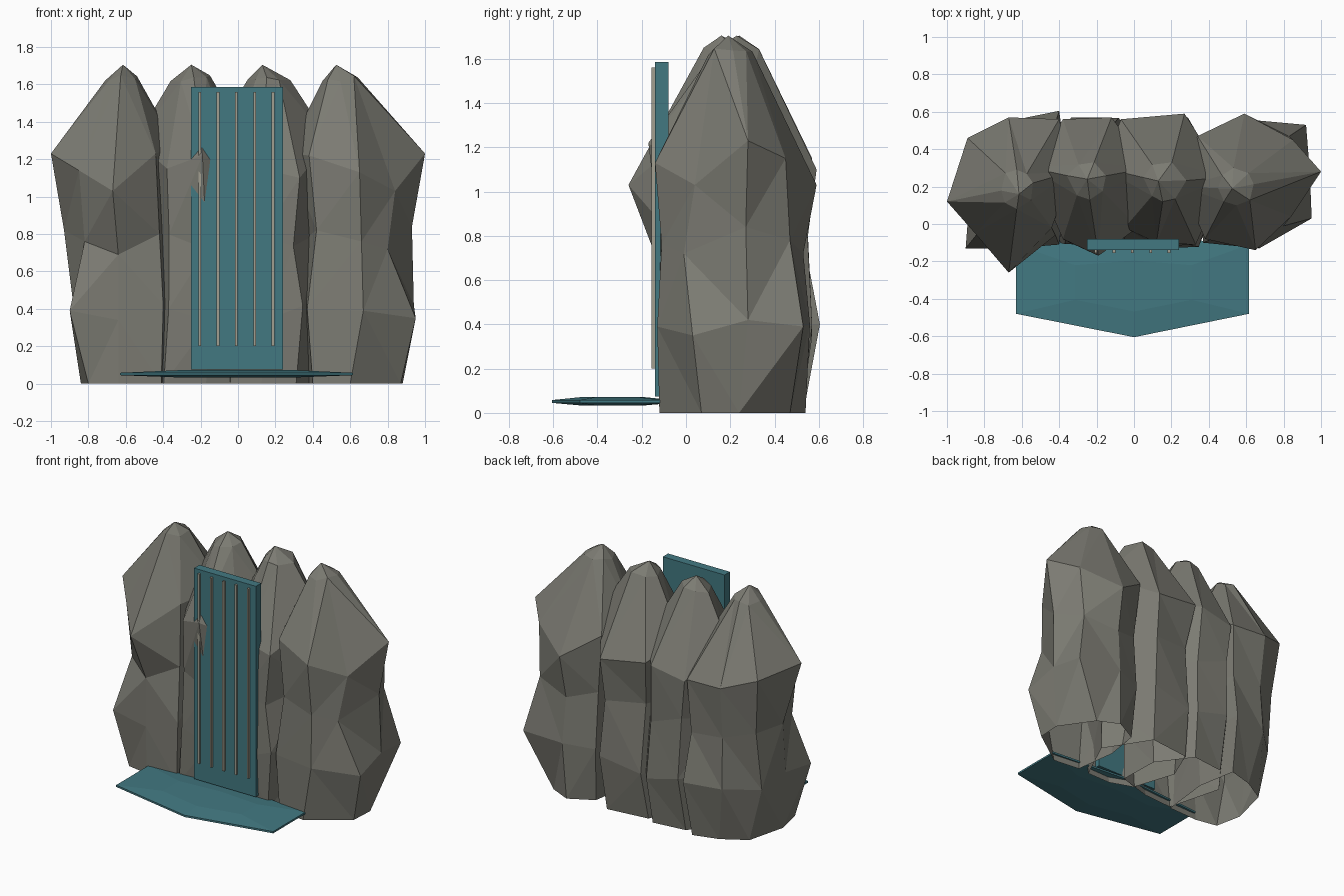
import bpy, bmesh, math, random

if "Cube" in bpy.data.objects:
    bpy.data.objects.remove(bpy.data.objects["Cube"])


def material(name, colour):
    m = bpy.data.materials.new(name)
    m.diffuse_color = (*colour, 1)
    m.use_nodes = True
    m.node_tree.nodes["Principled BSDF"].inputs["Base Color"].default_value = m.diffuse_color
    return m


STONE = material("stone grey", (0.200, 0.198, 0.170))
TEAL = material("teal", (0.055, 0.190, 0.222))
TAN = material("pale groove", (0.36, 0.345, 0.28))


def finish(name, bm, mat):
    me = bpy.data.meshes.new(name)
    bm.to_mesh(me)
    bm.free()
    me.materials.append(mat)
    ob = bpy.data.objects.new(name, me)
    bpy.context.collection.objects.link(ob)
    return ob


def loft(bm, rings):
    """Skin a stack of equal-length counter-clockwise rings."""
    rows = [[bm.verts.new(p) for p in r] for r in rings]
    for a, b in zip(rows, rows[1:]):
        for i in range(len(a)):
            j = (i + 1) % len(a)
            bm.faces.new((a[i], a[j], b[j], b[i]))
    return rows


def solid(name, rings, mat):
    bm = bmesh.new()
    rows = loft(bm, rings)
    bm.faces.new(rows[0][::-1])
    bm.faces.new(rows[-1])
    return finish(name, bm, mat)


def box(name, x0, x1, y0, y1, z0, z1, mat):
    return solid(name, [[(x0, y0, z), (x1, y0, z), (x1, y1, z), (x0, y1, z)]
                        for z in (z0, z1)], mat)


def fitted_ring(guide, rng, z, dz, ext, power):
    """Uneven rounded-box ring, aligned with a guide ring, filling the extents."""
    xs, ys = [p[0] for p in guide], [p[1] for p in guide]
    cx, cy = (min(xs) + max(xs)) / 2, (min(ys) + max(ys)) / 2
    w, d = max(xs) - min(xs), max(ys) - min(ys)
    pts = []
    for x, y in zip(xs, ys):
        a = math.atan2((y - cy) / d, (x - cx) / w)
        c, s = math.cos(a), math.sin(a)
        r = (abs(c) ** power + abs(s) ** power) ** (-1 / power) * rng.uniform(0.92, 1.05)
        pts.append((c * r, s * r))
    lx, hx = min(p[0] for p in pts), max(p[0] for p in pts)
    ly, hy = min(p[1] for p in pts), max(p[1] for p in pts)
    x0, x1, y0, y1 = ext
    return [(x0 + (x - lx) / (hx - lx) * (x1 - x0),
             y0 + (y - ly) / (hy - ly) * (y1 - y0),
             z + rng.uniform(-dz, dz)) for x, y in pts]


def rock(name, seed, rings, crown, apex):
    """Hollow faceted pillar: rings up to a wide shoulder, small crown, peak."""
    rng = random.Random(seed)
    shoulder = rings[-1]
    if len(rings[0]) == 4:      # lower rings given only as extents
        rings = [fitted_ring(shoulder, rng, z, 0.06 if z else 0, e, 3.5)
                 for z, e in zip((0, 0.38, 0.77), rings)] + [shoulder]
    bm = bmesh.new()
    top = loft(bm, rings + [fitted_ring(shoulder, rng, 1.63, 0.02, crown, 2)])[-1]
    tip = bm.verts.new(apex)
    for i in range(len(top)):
        bm.faces.new((top[i], top[(i + 1) % len(top)], tip))
    bmesh.ops.triangulate(bm, faces=[f for f in bm.faces if len(f.verts) == 4])
    return finish(name, bm, STONE)


# Left outer pillar
rock("rock_left", 3, [
    [(-.84, .10, 0), (-.80, -.09, 0), (-.64, -.12, 0), (-.41, -.11, 0),
     (-.37, .25, 0), (-.42, .53, 0), (-.60, .48, 0), (-.77, .38, 0)],
    [(-.88, .13, .42), (-.90, -.13, .39), (-.64, -.13, .34), (-.40, -.11, .42),
     (-.35, .25, .38), (-.40, .605, .40), (-.67, .55, .40), (-.86, .37, .38)],
    [(-.93, .23, .82), (-.82, -.03, .76), (-.64, -.13, .69), (-.42, -.06, .80),
     (-.36, .25, .78), (-.42, .54, .74), (-.66, .53, .76), (-.85, .42, .80)],
    [(-1, .12, 1.23), (-.85, -.05, 1.14), (-.67, -.26, 1.03), (-.44, -.02, 1.23),
     (-.33, .28, 1.27), (-.40, .56, 1.12), (-.67, .57, 1.13), (-.89, .46, 1.2)],
], (-.71, -.54, .08, .29), (-.615, .16, 1.705))

# Two middle pillars, overlapping their neighbours
rock("rock_mid_left", 8, [
    (-.50, .08, -.10, .52), (-.52, .10, -.11, .57), (-.50, .08, -.11, .55),
    [(-.19, -.17, 1.22), (.02, -.02, 1.1), (.08, .3, 1.25), (-.12, .57, 1.15),
     (-.38, .56, 1.1), (-.55, .3, 1.3), (-.38, -.08, 1.15)],
], (-.36, -.15, .13, .33), (-.25, .24, 1.705))
rock("rock_mid_right", 5, [
    (-.14, .46, -.11, .52), (-.14, .48, -.13, .57), (-.14, .46, -.12, .55),
    [(.12, -.10, 1.15), (.33, -.11, 1.1), (.49, .25, 1.3), (.27, .59, 1.1),
     (-.07, .56, 1.15), (-.17, .3, 1.25), (-.05, -.02, 1.15)],
], (.05, .28, .12, .33), (.13, .23, 1.705))

# Right outer pillar
rock("rock_right", 12, [
    [(.88, .24, 0), (.72, .47, 0), (.57, .54, 0), (.40, .45, 0),
     (.36, .20, 0), (.40, -.10, 0), (.60, -.12, 0), (.87, .07, 0)],
    [(.94, .28, .42), (.92, .53, .39), (.59, .56, .40), (.38, .48, .38),
     (.34, .20, .37), (.37, -.10, .40), (.67, -.13, .39), (.95, .03, .35)],
    [(.93, .27, .84), (.83, .47, .78), (.58, .53, .72), (.38, .45, .78),
     (.34, .20, .76), (.42, -.08, .82), (.66, -.11, .76), (.80, -.01, .72)],
    [(1, .28, 1.23), (.85, .45, 1.15), (.59, .59, 1.03), (.34, .47, 1.2),
     (.26, .20, 1.23), (.38, -.08, 1.22), (.65, -.14, 1.13), (.84, .04, 1.03)],
], (.45, .64, .10, .30), (.525, .19, 1.705))

# Door panel with thin raised strips
box("door", -.25, .24, -.14, -.08, .075, 1.585, TEAL)
for i in range(5):
    x = -.205 + i * .098
    box("door_strip", x - .007, x + .007, -.156, -.139, .2, 1.56, TAN)

# Doorstep: thin hexagonal slab, slightly domed
outline = [(0, -.605), (.615, -.48), (.615, -.11), (0, -.06), (-.63, -.11), (-.63, -.48)]
solid("doorstep", [[(x * s, -.33 + (y + .33) * s, z) for x, y in outline]
                   for s, z in ((.5, .033), (1, .045), (1, .058), (.5, .072))], TEAL)
